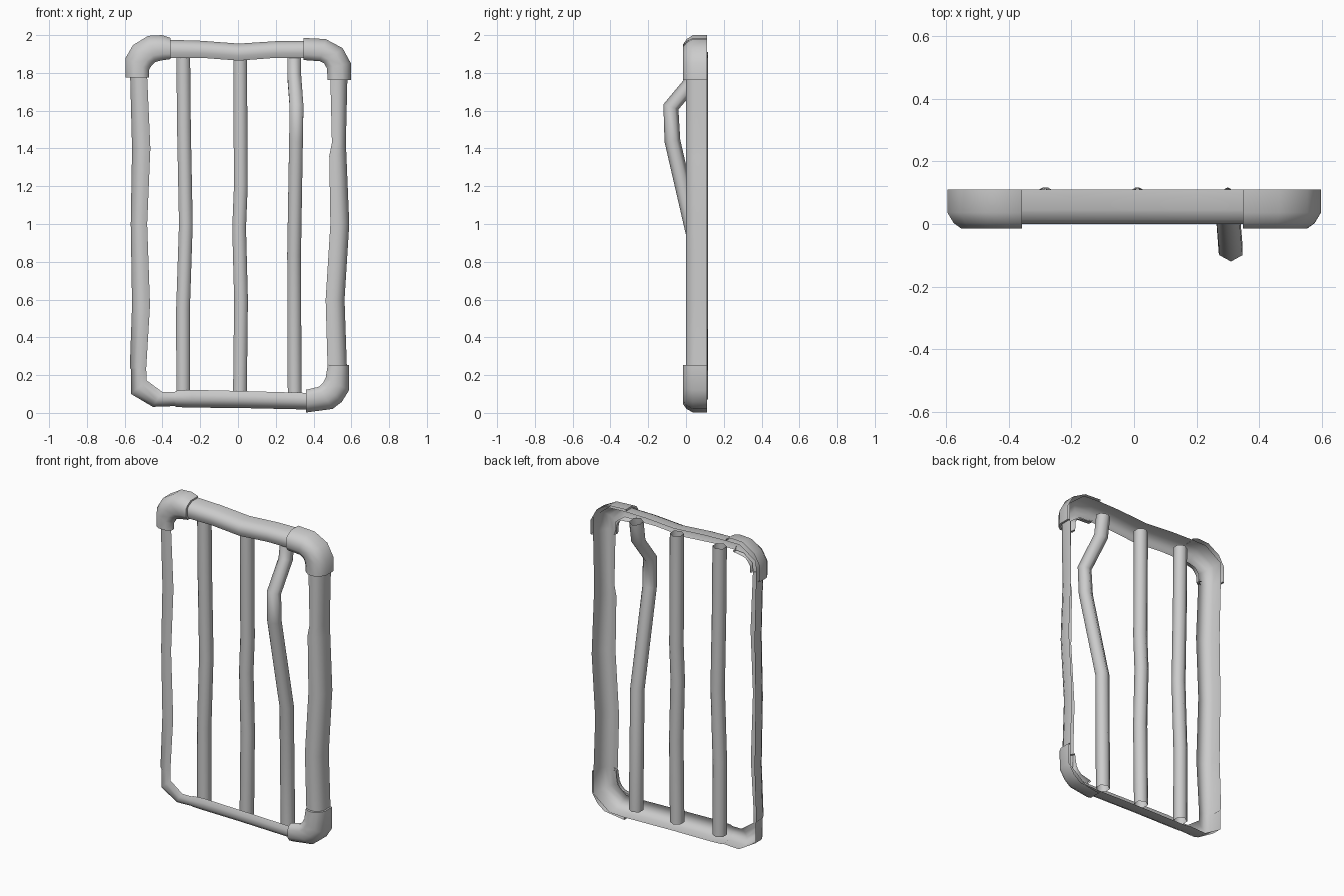
import bpy, bmesh, math
from mathutils import Vector

if "Cube" in bpy.data.objects:
    bpy.data.objects.remove(bpy.data.objects["Cube"])

BACK = 0.11
SHIFT = .004
# angle-shaped sections, open at the back: (position across the rail, y)
RAIL = [(0, .11), (0, .045), (.18, .014), (.42, 0), (.72, 0), (1, .012)]
ELBOW = [(0, .11), (0, .045), (.16, .016), (.36, 0), (.75, 0), (1, .018), (1, .04)]


def finish(name, rings, closed_ring=False, closed_path=False):
    """Skin a list of point rings into a mesh object."""
    bm = bmesh.new()
    vs = [[bm.verts.new(p) for p in r] for r in rings]
    n, m = len(vs), len(vs[0])
    for i in range(n if closed_path else n - 1):
        a, b = vs[i], vs[(i + 1) % n]
        for j in range(m if closed_ring else m - 1):
            k = (j + 1) % m
            bm.faces.new((a[j], a[k], b[k], b[j]))
    bmesh.ops.recalc_face_normals(bm, faces=bm.faces)
    # open shells: make sure the front faces -y
    if not closed_ring and sum(f.normal.y * f.calc_area() for f in bm.faces) > 0:
        bmesh.ops.reverse_faces(bm, faces=bm.faces)
    me = bpy.data.meshes.new(name)
    bm.to_mesh(me)
    bm.free()
    ob = bpy.data.objects.new(name, me)
    bpy.context.collection.objects.link(ob)
    bpy.context.view_layer.objects.active = ob
    ob.select_set(True)
    bpy.ops.object.shade_smooth_by_angle(angle=math.radians(66))
    ob.select_set(False)
    return ob


def section(st, profile, depth):
    """Section between an outer and an inner (x, z) point."""
    xa, za, xb, zb = st
    return [Vector((xa + (xb - xa) * t + SHIFT, BACK - (BACK - y) * depth / BACK,
                    za + (zb - za) * t)) for t, y in profile]


def shell(name, stations, profile, depth, closed=False, lip=False):
    rings = [section(s, profile, depth) for s in stations]
    if lip:  # fold the ends in toward the rail
        def fold(r):
            c = (r[0] + r[-1]) / 2
            out = []
            for p in r:
                q = c.lerp(p, .8)
                q.y = BACK - (BACK - p.y) * .88
                out.append(q)
            return out
        rings = [fold(rings[0])] + rings + [fold(rings[-1])]
    return finish(name, rings, closed_path=closed)


# wavy frame running once round: outer x, z, inner x, z
shell("frame", [
    (-.577, .238, -.490, .238), (-.565, 0.57, -.470, 0.57), (-.572, 1.0, -.485, 1.0),
    (-.565, 1.40, -.468, 1.40), (-.575, 1.78, -.485, 1.78),
    (-.573, 1.90, -.480, 1.83), (-.460, 1.975, -.420, 1.875),
    (-.36, 1.975, -.36, 1.88), (-.20, 1.97, -.20, 1.88), (0, 1.955, 0, 1.865),
    (.20, 1.968, .20, 1.88), (.35, 1.97, .35, 1.88),
    (.470, 1.965, .420, 1.88), (.575, 1.88, .487, 1.83),
    (.575, 1.77, .485, 1.77), (.567, 1.43, .493, 1.43), (.570, 1.36, .479, 1.36),
    (.585, 1.0, .485, 1.0), (.560, .60, .460, .60), (.572, .25, .470, .25),
    (.572, .11, .473, .165), (.460, .022, .410, .110),
    (.36, .018, .36, .106), (0, .026, 0, .116), (-.25, .028, -.25, .122),
    (-.33, .031, -.33, .117), (-.34, .036, -.34, .111),
    (-.455, .032, -.405, .111), (-.570, .10, -.488, .172), (-.570, .23, -.490, .23),
], RAIL, .11, closed=True)

# fitted elbows on three corners
ELBOWS = {
    "elbow_top_left": [
        (-.60, 1.775, -.476, 1.775), (-.60, 1.878, -.476, 1.815),
        (-.56, 1.947, -.462, 1.838), (-.48, 1.996, -.444, 1.857),
        (-.407, 2.0, -.41, 1.866), (-.362, 1.985, -.362, 1.873)],
    "elbow_top_right": [
        (.593, 1.762, .471, 1.762), (.593, 1.852, .466, 1.825),
        (.55, 1.931, .452, 1.85), (.46, 1.979, .429, 1.862), (.344, 1.985, .344, 1.868)],
    "elbow_bottom_right": [
        (.584, .254, .471, .254), (.584, .12, .46, .185), (.545, .058, .445, .158),
        (.497, .021, .423, .138), (.355, .002, .355, .122)],
}
for name, st in ELBOWS.items():
    shell(name, st, ELBOW, .125, lip=True)


def bar(name, path, r=.042, sides=6):
    """Six-sided bar swept along (x, y, z) points."""
    pts = [Vector(p) for p in path]
    rings = []
    for i, p in enumerate(pts):
        d0 = (p - pts[max(i - 1, 0)]).normalized()
        d1 = (pts[min(i + 1, len(pts) - 1)] - p).normalized()
        t = (d0 + d1).normalized()
        v = t.cross(Vector((1, 0, 0))).normalized()
        u = v.cross(t).normalized()
        rings.append([p + r * (u * math.sin(a) + v * math.cos(a))
                      for a in (math.tau * k / sides for k in range(sides))])
    return finish(name, rings, closed_ring=True)


# three dented bars, the right one bent forward
Y = .075
bar("bar_left", [(-.290, Y, .07), (-.291, Y, .55), (-.276, Y, 1.0),
                 (-.286, Y, 1.5), (-.290, Y, 1.91)])
bar("bar_middle", [(.010, Y, .07), (.016, Y, .60), (.006, Y, .98),
                   (.015, Y, 1.20), (.011, Y, 1.91)])
bar("bar_right", [(.300, Y, .07), (.297, .066, .84), (.307, -.072, 1.44),
                  (.310, -.080, 1.62), (.298, .055, 1.78), (.298, Y, 1.91)])
